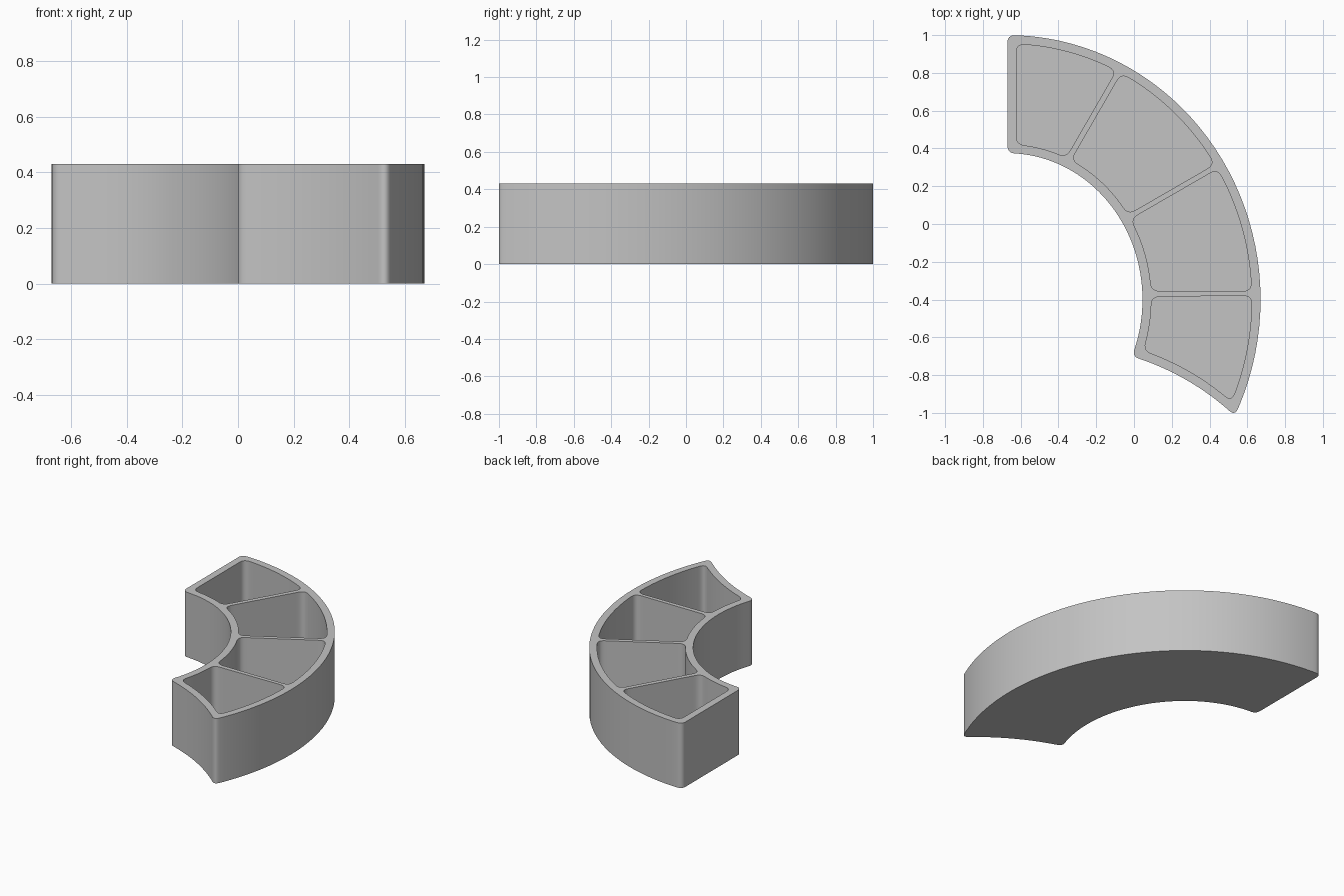
import bpy, bmesh, math
from mathutils import Vector

if "Cube" in bpy.data.objects:
    bpy.data.objects.remove(bpy.data.objects["Cube"])

HEIGHT, FLOOR, WALL = 0.43, 0.04, 0.047
CENTRE = Vector((-0.67, -0.40))
OUTER, INNER = Vector((1.34, 1.40)), Vector((0.715, 0.775))   # ellipse radii
SAG = 0.036                                                   # hollow of the end wall


def on_line(line, radii):
    """Ellipse angle where a line (degrees, sideways offset) meets an ellipse."""
    a, off = math.radians(line[0]), line[1]
    d = Vector((math.cos(a) / radii.x, math.sin(a) / radii.y))
    p = Vector((-math.sin(a) * off / radii.x, math.cos(a) * off / radii.y))
    b = p.dot(d) / d.dot(d)
    s = -b + math.sqrt(b * b - (p.dot(p) - 1) / d.dot(d))
    q = p + d * s
    return math.atan2(q.y, q.x)


def arc(radii, a, b, n=40):
    return [CENTRE + Vector((radii.x * math.cos(a + (b - a) * i / n),
                             radii.y * math.sin(a + (b - a) * i / n)))
            for i in range(n + 1)]


def straight(p, q, sag=0, n=24):
    """Line from p to q, bowed sideways by sag."""
    side = Vector((q.y - p.y, p.x - q.x)).normalized()
    return [p.lerp(q, i / n) + side * sag * 4 * (i / n) * (1 - i / n)
            for i in range(n + 1)]


def trim(path, d):
    """Shorten a path by d at its start."""
    path = list(path)
    while (path[1] - path[0]).length <= d:
        d -= (path[1] - path[0]).length
        path.pop(0)
    path[0] = path[0] + (path[1] - path[0]).normalized() * d
    return path


def rounded(sides, d):
    """Join sides into a closed outline with rounded corners."""
    cut = [trim(trim(s, d)[::-1], d)[::-1] for s in sides]
    outline = []
    for i, side in enumerate(cut):
        p, c, q = side[-1], sides[i][-1], cut[(i + 1) % len(cut)][0]
        outline += side
        outline += [p * (1 - t) ** 2 + c * 2 * t * (1 - t) + q * t * t
                    for t in (k / 6 for k in range(1, 6))]
    return outline


def sector(start, end, inset, sag, d):
    """Curved cell between two lines, inset from both ellipses."""
    w = Vector((inset, inset))
    big, small = OUTER - w, INNER + w
    out = arc(big, on_line(start, big), on_line(end, big))
    inn = arc(small, on_line(end, small), on_line(start, small))
    return rounded([out, straight(out[-1], inn[0], sag), inn,
                    straight(inn[-1], out[0])], d)


def ring(bm, outline, z):
    return [bm.verts.new((p.x, p.y, z)) for p in outline]


def walls(bm, outline, base):
    """Wall with a closed base; returns the rim edges."""
    low, high = ring(bm, outline, base), ring(bm, outline, HEIGHT)
    bm.faces.new(low)
    n = len(low)
    for i in range(n):
        j = (i + 1) % n
        bm.faces.new((low[i], low[j], high[j], high[i]))
    return [bm.edges.get((high[i], high[(i + 1) % n])) for i in range(n)]


# Tray body, then its four pockets (start line, end line, bow of end wall)
bm = bmesh.new()
rim = walls(bm, sector((90, 0), (-30, 0.069), 0, SAG, 0.04), 0)
pockets = [
    ((90, -WALL), (60, 0.107), 0),
    ((60, 0.077), (30, 0.071), 0),
    ((30, 0.043), (0, 0.045), 0),
    ((0.7, 0.005), (-30, 0.125), SAG * 0.75),
]
for start, end, sag in pockets:
    rim += walls(bm, sector(start, end, WALL, sag, 0.045), FLOOR)

# Top rim between the outline and the pockets
bmesh.ops.triangle_fill(bm, edges=rim, use_beauty=True, normal=(0, 0, 1))
bmesh.ops.recalc_face_normals(bm, faces=bm.faces)

mesh = bpy.data.meshes.new("curved_tray")
bm.to_mesh(mesh)
bm.free()
tray = bpy.data.objects.new("curved_tray", mesh)
bpy.context.collection.objects.link(tray)

grey = bpy.data.materials.new("light_grey")
grey.use_nodes = True
colour = (0.55, 0.55, 0.55, 1)
grey.diffuse_color = colour
grey.node_tree.nodes["Principled BSDF"].inputs["Base Color"].default_value = colour
mesh.materials.append(grey)

bpy.ops.object.select_all(action='DESELECT')
tray.select_set(True)
bpy.context.view_layer.objects.active = tray
bpy.ops.object.shade_smooth_by_angle(angle=math.radians(30))
